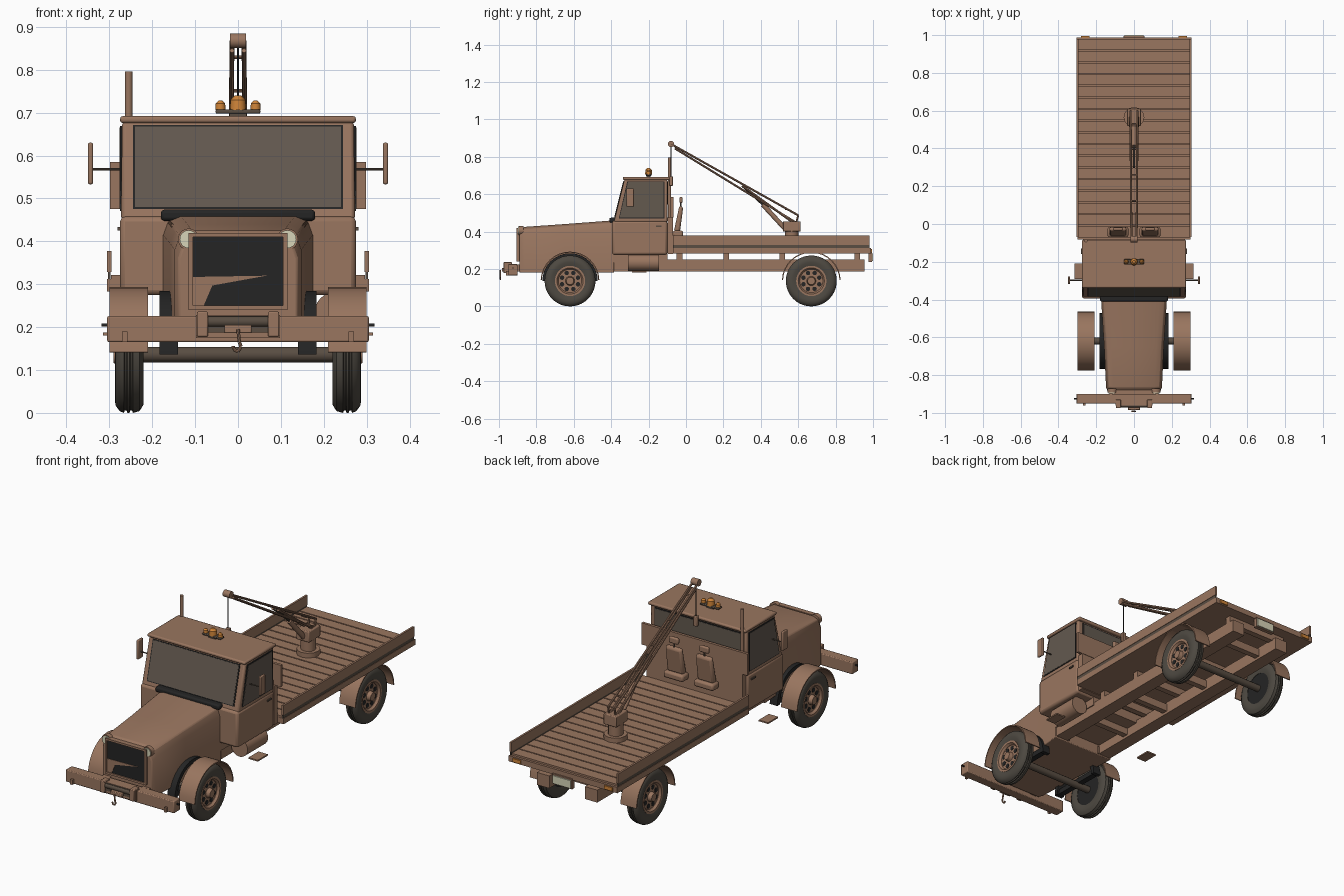
import bpy, bmesh, math
from mathutils import Vector

if "Cube" in bpy.data.objects:
    bpy.data.objects.remove(bpy.data.objects["Cube"])


def mat(name, r, g, b):
    m = bpy.data.materials.new(name)
    m.diffuse_color = (r, g, b, 1)
    m.use_nodes = True
    m.node_tree.nodes["Principled BSDF"].inputs["Base Color"].default_value = m.diffuse_color
    return m


BROWN = mat("brown_paint", 0.32, 0.18, 0.115)
BLACK = mat("black_trim", 0.018, 0.018, 0.018)
GLASS = mat("smoked_glass", 0.125, 0.10, 0.078)
TYRE = mat("tyre_rubber", 0.075, 0.066, 0.053)
AMBER = mat("amber_light", 0.62, 0.23, 0.04)
CREAM = mat("cream_lens", 0.68, 0.66, 0.48)
STEEL = mat("dark_steel", 0.10, 0.075, 0.055)


def finish(name, bm, m, bevel=0, smooth=False):
    bmesh.ops.recalc_face_normals(bm, faces=bm.faces)
    me = bpy.data.meshes.new(name)
    bm.to_mesh(me)
    bm.free()
    ob = bpy.data.objects.new(name, me)
    bpy.context.collection.objects.link(ob)
    me.materials.append(m)
    if bevel:
        mod = ob.modifiers.new("bevel", "BEVEL")
        mod.width, mod.segments, mod.limit_method = bevel, 2, "ANGLE"
    if smooth or bevel:
        bpy.ops.object.select_all(action="DESELECT")
        ob.select_set(True)
        bpy.context.view_layer.objects.active = ob
        bpy.ops.object.shade_smooth_by_angle(angle=math.radians(35))
    return ob


def loft(name, rings, m, bevel=0, smooth=False, closed=False):
    """Skin matching rings of points, capped unless closed into a loop."""
    bm = bmesh.new()
    vs = [[bm.verts.new(p) for p in r] for r in rings]
    n, k = len(rings[0]), len(rings)
    for i in range(k if closed else k - 1):
        a, b = vs[i], vs[(i + 1) % k]
        for j in range(n):
            bm.faces.new((a[j], a[(j + 1) % n], b[(j + 1) % n], b[j]))
    if not closed:
        bm.faces.new(vs[0])
        bm.faces.new(vs[-1])
    return finish(name, bm, m, bevel, smooth)


def box(name, x0, x1, y0, y1, z0, z1, m=BROWN, bevel=0):
    return loft(name, [[(x0, y0, z), (x1, y0, z), (x1, y1, z), (x0, y1, z)] for z in (z0, z1)], m, bevel)


def prism(name, yz, x0, x1, m=BROWN, bevel=0):
    return loft(name, [[(x, y, z) for y, z in yz] for x in (x0, x1)], m, bevel)


def rod(name, a, b, r, m=BROWN, n=12, r2=None):
    a, b = Vector(a), Vector(b)
    q = (b - a).to_track_quat("Z", "Y")
    ring = lambda c, s: [c + q @ Vector((s * math.cos(2 * math.pi * i / n), s * math.sin(2 * math.pi * i / n), 0)) for i in range(n)]
    return loft(name, [ring(a, r), ring(b, r if r2 is None else r2)], m, smooth=True)


def plate(name, pts, m, t=0.003):
    """Thin slab centred on a flat polygon."""
    p = [Vector(v) for v in pts]
    n = (p[1] - p[0]).cross(p[2] - p[0]).normalized() * t
    return loft(name, [[v - n for v in p], [v + n for v in p]], m)


def arch(name, x0, x1, y, z, r, t, a0, a1, m, n=16):
    """Curved mudguard shell around a wheel."""
    rings = []
    for i in range(n + 1):
        a = math.radians(a0 + (a1 - a0) * i / n)
        c, s = math.cos(a), math.sin(a)
        rings.append([(x, y + q * c, z + q * s) for x, q in ((x0, r), (x1, r), (x1, r - t), (x0, r - t))])
    return loft(name, rings, m, smooth=True)


def wheel(side, y, tag):
    zc, n = 0.136, 40
    # tyre section as (x, radius)
    sec = [(0.226, .080), (0.220, .100), (0.221, .118), (0.230, .132), (0.245, .136), (0.247, .130), (0.251, .130), (0.253, .136),
           (0.258, .136), (0.260, .130), (0.264, .130), (0.266, .136), (0.276, .132), (0.286, .118), (0.287, .100), (0.281, .080)]
    rings = [[(side * x, y + r * math.cos(2 * math.pi * i / n), zc + r * math.sin(2 * math.pi * i / n)) for x, r in sec] for i in range(n)]
    loft(tag + "_tyre", rings, TYRE, smooth=True, closed=True)
    P = lambda x, a=0, r=0: (side * x, y + r * math.cos(a), zc + r * math.sin(a))
    rod(tag + "_inner_disc", P(.228), P(.26), .081, BLACK, 32)
    dish = [(0.262, .081), (0.283, .081), (0.283, .070), (0.272, .062), (0.262, .062)]
    loft(tag + "_rim", [[P(x, 2 * math.pi * i / 32, r) for x, r in dish] for i in range(32)], BROWN, smooth=True, closed=True)
    rod(tag + "_disc", P(.255), P(.270), .064, BROWN, 32)
    rod(tag + "_hub", P(.265), P(.290), .026, BROWN, 16, .020)
    for i in range(8):
        a = math.pi * (i + .5) / 4
        rod(tag + "_rim_hole", P(.266, a, .046), P(.272, a, .046), .012, BLACK, 10)


# wheels, mudguards and axles
for s, sn in ((1, "right"), (-1, "left")):
    for y, tag in ((-0.62, "front"), (0.67, "rear")):
        wheel(s, y, f"{sn}_{tag}")
        arch(f"{sn}_{tag}_mudguard", s * .21, s * .30, y, .136, .157, .006, 2, 178, BROWN)
    arch(f"{sn}_inner_liner", s * .14, s * .183, -0.62, .136, .148, .02, 0, 180, BLACK)
    box(f"{sn}_spring", *sorted((s * .15, s * .18)), -0.75, -0.49, .14, .165, BLACK)
for y in (-0.62, 0.67):
    rod("axle", (-.24, y, .136), (.24, y, .136), .018, STEEL)

# chassis
for s in (1, -1):
    box("chassis_rail", *sorted((s * .10, s * .17)), -0.40, .955, .187, .25)
    box("front_chassis_rail", *sorted((s * .09, s * .13)), -0.92, -0.38, .187, .225)
for y in (-.2, .1, .4, .8):
    box("cross_member", -.11, .11, y, y + .03, .20, .24)
for y in (-.05, .2, .5, .9):
    box("bed_bearer", -.17, .17, y, y + .03, .245, .285)

# bonnet with chamfered shoulders
rings = []
for y, hw, top in ((-.89, .138, .405), (-.865, .148, .425), (-.65, .158, .44), (-.385, .175, .460)):
    rings.append([(-hw, y, .18), (-hw, y, top - .045), (-hw + .012, y, top - .012), (-hw + .04, y, top),
                  (hw - .04, y, top), (hw - .012, y, top - .012), (hw, y, top - .045), (hw, y, .18)])
loft("bonnet", rings, BROWN, .004)

# grille and headlights
for x0, x1, z0, z1 in ((-.115, .115, .24, .25), (-.115, .115, .41, .42), (-.115, -.105, .25, .41), (.105, .115, .25, .41)):
    box("grille_frame", x0, x1, -.905, -.88, z0, z1)
box("grille_panel", -.106, .106, -.899, -.88, .249, .411, BLACK)
plate("grille_wedge", [(-.105, -.9, .317), (.067, -.9, .32), (-.06, -.9, .297), (-.08, -.9, .25), (-.105, -.9, .25)], BROWN, .001)
for s in (1, -1):
    rod("headlight_ring", (s * .115, -.87, .405), (s * .115, -.893, .405), .025, BROWN, 20)
    rod("headlight", (s * .115, -.88, .405), (s * .115, -.897, .405), .021, CREAM, 20)

# bumper, winch and tow hook
box("bumper", -.305, .305, -.95, -.90, .165, .226, BROWN, .004)
box("winch_plate", -.098, .098, -.96, -.93, .175, .228)
box("winch_window", -.07, .07, -.964, -.95, .188, .226, STEEL)
for s in (1, -1):
    box("winch_end", *sorted((s * .07, s * .096)), -.975, -.93, .178, .236, BROWN, .003)
    box("tow_lug", *sorted((s * .258, s * .27)), -.962, -.94, .165, .19)
    rod("bumper_pin", (s * .30, -.925, .205), (s * .318, -.925, .205), .004, BLACK)
rod("winch_drum", (-.07, -.958, .213), (.07, -.958, .213), .013, STEEL)
box("fairlead", -.032, .032, -.985, -.955, .186, .205, BROWN, .003)
hook = [(0, -.992, .195), (.003, -.992, .165), (.007, -.992, .155), (0, -.992, .143), (-.010, -.992, .148), (-.011, -.992, .156)]
for a, b in zip(hook, hook[1:]):
    rod("winch_hook", a, b, .004, BROWN, 8)

# cab
box("cab_lower", -.275, .275, -.395, -.10, .275, .458, BROWN, .012)
slope = lambda z: -.385 + (z - .455) * .25
loft("cab_upper", [[(-h, slope(z), z), (h, slope(z), z), (h, -.10, z), (-h, -.10, z)] for h, z in ((.273, .45), (.270, .68))], BROWN, .008)
box("roof", -.275, .275, -.338, -.085, .676, .692, BROWN, .006)
pane = lambda w, z0, z1: [(-w, slope(z0), z0), (w, slope(z0), z0), (w, slope(z1), z1), (-w, slope(z1), z1)]
plate("windscreen_seal", pane(.245, .475, .671), BLACK, .003)
plate("windscreen", pane(.240, .479, .667), GLASS, .0045)
box("cowl_vent", -.18, .18, -.41, -.372, .448, .474, BLACK, .008)
for s in (1, -1):
    side = lambda g: [(s * .272, y, z) for y, z in ((-.355 - g, .475 - g), (-.12 + g, .475 - g), (-.12 + g, .665 + g), (-.310 - g, .665 + g))]
    plate("side_window_seal", side(.004), BLACK, .003)
    plate("side_window", side(0), GLASS, .0042)
    box("door_handle", *sorted((s * .27, s * .281)), -.16, -.13, .425, .433, STEEL)
    # mirrors and steps
    box("mirror", *sorted((s * .338, s * .350)), -.318, -.278, .533, .63, BROWN, .004)
    rod("mirror_arm", (s * .265, -.298, .568), (s * .342, -.298, .568), .003, STEEL, 8)
    box("step", *sorted((s * .262, s * .315)), -.29, -.21, .180, .187)
box("rear_window_seal", -.245, .245, -.102, -.096, .545, .668, BLACK)
box("rear_window", -.24, .24, -.102, -.095, .55, .663, GLASS)
box("cab_floor_skirt", -.175, .175, -.39, -.10, .235, .28)

# fuel tank and exhaust stack
rod("fuel_tank", (.225, -.31, .235), (.225, -.145, .235), .046, BROWN, 24)
rod("exhaust_stack", (-.255, -.088, .28), (-.255, -.088, .796), .009, BROWN, 14)

# beacon bar
box("beacon_bar", -.052, .052, -.215, -.185, .698, .708, STEEL, .003)
box("beacon_foot", -.02, .02, -.21, -.19, .69, .70, STEEL)
for x, r, h in ((-.041, .012, .022), (0, .019, .034), (.041, .012, .022)):
    rod("beacon", (x, -.2, .706), (x, -.2, .706 + h * .7), r, AMBER, 14, r * .92)
    rod("beacon_cap", (x, -.2, .706 + h * .7), (x, -.2, .706 + h), r * .92, AMBER, 14, r * .4)

# headboard and the two seats behind the cab
box("headboard", -.298, .298, -.082, -.068, .475, .585)
box("headboard_panel", -.27, .27, -.098, -.07, .28, .476)
for s in (1, -1):
    xs = lambda w: (s * .085 - w, s * .085 + w)
    prism("seat_back", [(-.065, .40), (-.032, .40), (-.015, .53), (-.035, .54)], *xs(.045), bevel=.010)
    box("seat_cushion", *xs(.055), -.07, -.015, .37, .405, BROWN, .010)
    box("headrest", *xs(.026), -.035, -.018, .553, .585, BROWN, .006)
    rod("headrest_post", (s * .085, -.027, .53), (s * .085, -.027, .56), .004, STEEL, 8)

# load bed with cross planks
box("bed_frame", -.305, .305, -.07, .988, .283, .312)
step = 1.05 / 17
for i in range(17):
    y = -.068 + i * step
    box("bed_plank", -.296, .296, y, y + step - .006, .31, .321)
for s in (1, -1):
    box("bed_side_rail", *sorted((s * .295, s * .305)), -.07, .98, .329, .378)
    box("bed_side_sill", *sorted((s * .297, s * .303)), -.07, .98, .31, .331, STEEL)
    box("tail_light", *sorted((s * .235, s * .28)), .985, .994, .288, .306, AMBER)
box("number_plate", -.05, .05, .993, 1.0, .243, .283, CREAM)
box("number_plate_bracket", -.055, .055, .975, .994, .238, .29)

# crane base
rod("crane_pedestal", (0, .565, .318), (0, .565, .345), .055, BROWN, 12)
rod("crane_column", (0, .565, .34), (0, .565, .405), .036, BROWN, 12)
box("crane_head", -.036, .036, .518, .612, .40, .455, BROWN, .004)

# crane boom: two pairs of slim beams, braces and ram
tip = (-.08, .868)
for s in (1, -1):
    rod("boom_upper", (s * .018, .60, .487), (s * .014, *tip), .0055, BROWN, 8)
    rod("boom_lower", (s * .018, .585, .45), (s * .014, -.06, .845), .0055, BROWN, 8)
    rod("boom_strut", (s * .02, .57, .45), (s * .016, .30, .645), .006, BROWN, 8)
    rod("boom_brace", (s * .018, .59, .45), (s * .018, .60, .488), .005, BROWN, 8)
for t in (.1, .3, .5, .7, .9):
    y, z = .6 + (tip[0] - .6) * t, .48 + (tip[1] - .48) * t
    rod("boom_tie", (-.016, y, z), (.016, y, z), .004, BROWN, 8)
rod("ram_body", (0, .53, .415), (0, .41, .545), .013, BROWN, 14)
rod("ram_piston", (0, .41, .545), (0, .30, .645), .006, STEEL, 10)
rod("boom_pulley", (-.019, *tip), (.019, *tip), .017, BROWN, 18)

# cable and hook block
rod("crane_cable", (0, -.08, .86), (0, -.08, .69), .002, BLACK, 6)
box("hook_block", -.010, .010, -.09, -.07, .645, .695, BROWN, .003)
